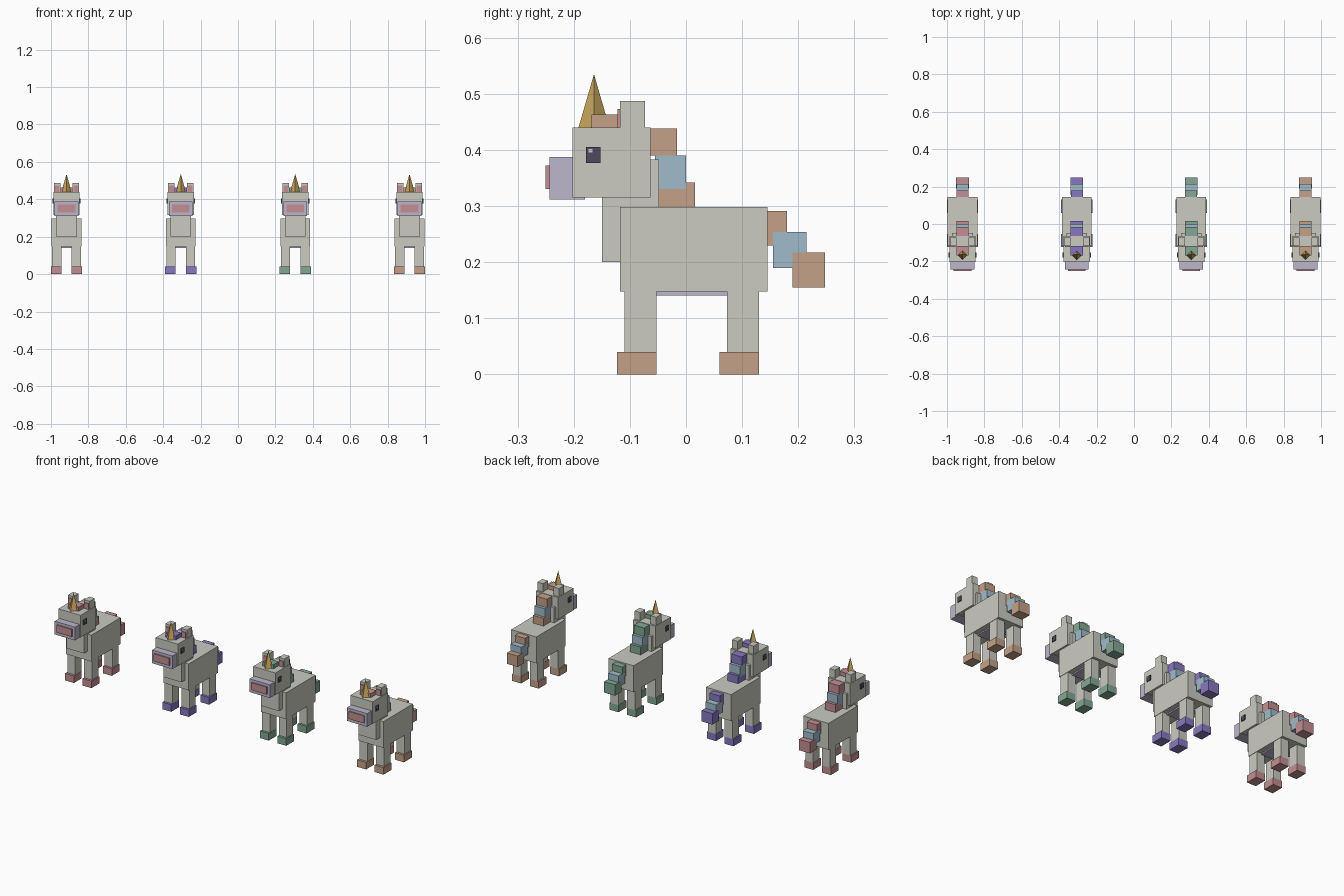
import bpy, math

if "Cube" in bpy.data.objects:
    bpy.data.objects.remove(bpy.data.objects["Cube"])


def material(name, r, g, b):
    m = bpy.data.materials.new(name)
    lin = [((c / 255 + 0.055) / 1.055) ** 2.4 for c in (r, g, b)]
    m.diffuse_color = (*lin, 1)
    m.use_nodes = True
    m.node_tree.nodes["Principled BSDF"].inputs["Base Color"].default_value = m.diffuse_color
    return m


CREAM = material("cream coat", 203, 203, 194)
PINK = material("dusty pink", 196, 143, 147)
PURPLE = material("violet", 137, 121, 192)
GREEN = material("sage green", 131, 167, 148)
TAN = material("warm tan", 196, 161, 137)
BLUE = material("pale blue", 160, 188, 203)
LILAC = material("pale lilac", 190, 183, 204)
GOLD = material("gold", 205, 169, 97)
DARK = material("dark eye", 78, 72, 94)
GLINT = material("eye glint", 205, 203, 212)


def box(name, x, y, z, mat):
    """Box between (min, max) pairs on each axis."""
    bpy.ops.mesh.primitive_cube_add(size=1)
    ob = bpy.context.object
    ob.name = name
    for v in ob.data.vertices:
        v.co = [(a + b) / 2 + c * (b - a) for (a, b), c in zip((x, y, z), v.co)]
    ob.data.materials.append(mat)


def centred(name, cx, half, y, z, mat):
    box(name, (cx - half, cx + half), y, z, mat)


def pair(name, cx, inner, outer, y, z, mat):
    """Mirrored boxes on both sides of the animal."""
    box(name + "_left", (cx + inner, cx + outer), y, z, mat)
    box(name + "_right", (cx - outer, cx - inner), y, z, mat)


def unicorn(cx, hair):
    # Trunk, neck and belly
    centred("body", cx, 0.079, (-0.118, 0.145), (0.148, 0.298), CREAM)
    centred("neck", cx, 0.056, (-0.15, -0.048), (0.2, 0.383), CREAM)
    centred("belly", cx, 0.05, (-0.053, 0.073), (0.141, 0.15), LILAC)
    # Legs and hooves
    for end, leg, hoof in (("front", (-0.11, -0.053), (-0.123, -0.053)),
                           ("back", (0.073, 0.13), (0.06, 0.13))):
        pair(end + "_leg", cx, 0.028, 0.077, leg, (0.04, 0.149), CREAM)
        pair(end + "_hoof", cx, 0.027, 0.083, hoof, (0, 0.04), hair)
    # Head, muzzle and nose
    centred("head", cx, 0.07, (-0.202, -0.063), (0.315, 0.44), CREAM)
    centred("muzzle", cx, 0.064, (-0.243, -0.18), (0.312, 0.387), LILAC)
    centred("nose", cx, 0.048, (-0.25, -0.242), (0.33, 0.372), PINK)
    # Ears and eyes
    pair("ear", cx, 0.033, 0.068, (-0.118, -0.073), (0.43, 0.487), CREAM)
    pair("inner_ear", cx, 0.037, 0.063, (-0.122, -0.117), (0.44, 0.473), PINK)
    pair("eye", cx, 0.068, 0.075, (-0.178, -0.152), (0.377, 0.405), DARK)
    pair("eye_glint", cx, 0.074, 0.076, (-0.174, -0.167), (0.395, 0.402), GLINT)
    # Forelock, mane and tail blocks
    centred("forelock", cx, 0.033, (-0.168, -0.118), (0.435, 0.463), hair)
    for i, (y, z, mat) in enumerate((((-0.07, -0.016), (0.39, 0.438), hair),
                                     ((-0.055, 0.0), (0.33, 0.39), BLUE),
                                     ((-0.05, 0.016), (0.295, 0.342), hair))):
        centred(f"mane_{i + 1}", cx, 0.033, y, z, mat)
    for i, (y, z, mat, half) in enumerate((((0.14, 0.18), (0.23, 0.291), hair, 0.032),
                                           ((0.155, 0.215), (0.19, 0.254), BLUE, 0.033),
                                           ((0.19, 0.248), (0.155, 0.217), hair, 0.034))):
        centred(f"tail_{i + 1}", cx, half, y, z, mat)
    # Four-sided horn with its corners on the axes
    bpy.ops.mesh.primitive_cone_add(vertices=4, radius1=0.029, radius2=0, depth=0.1,
                                    location=(cx, -0.164, 0.485))
    horn = bpy.context.object
    horn.name = "horn"
    horn.data.materials.append(GOLD)


for x, hair in ((-0.917, PINK), (-0.306, PURPLE), (0.306, GREEN), (0.917, TAN)):
    unicorn(x, hair)
